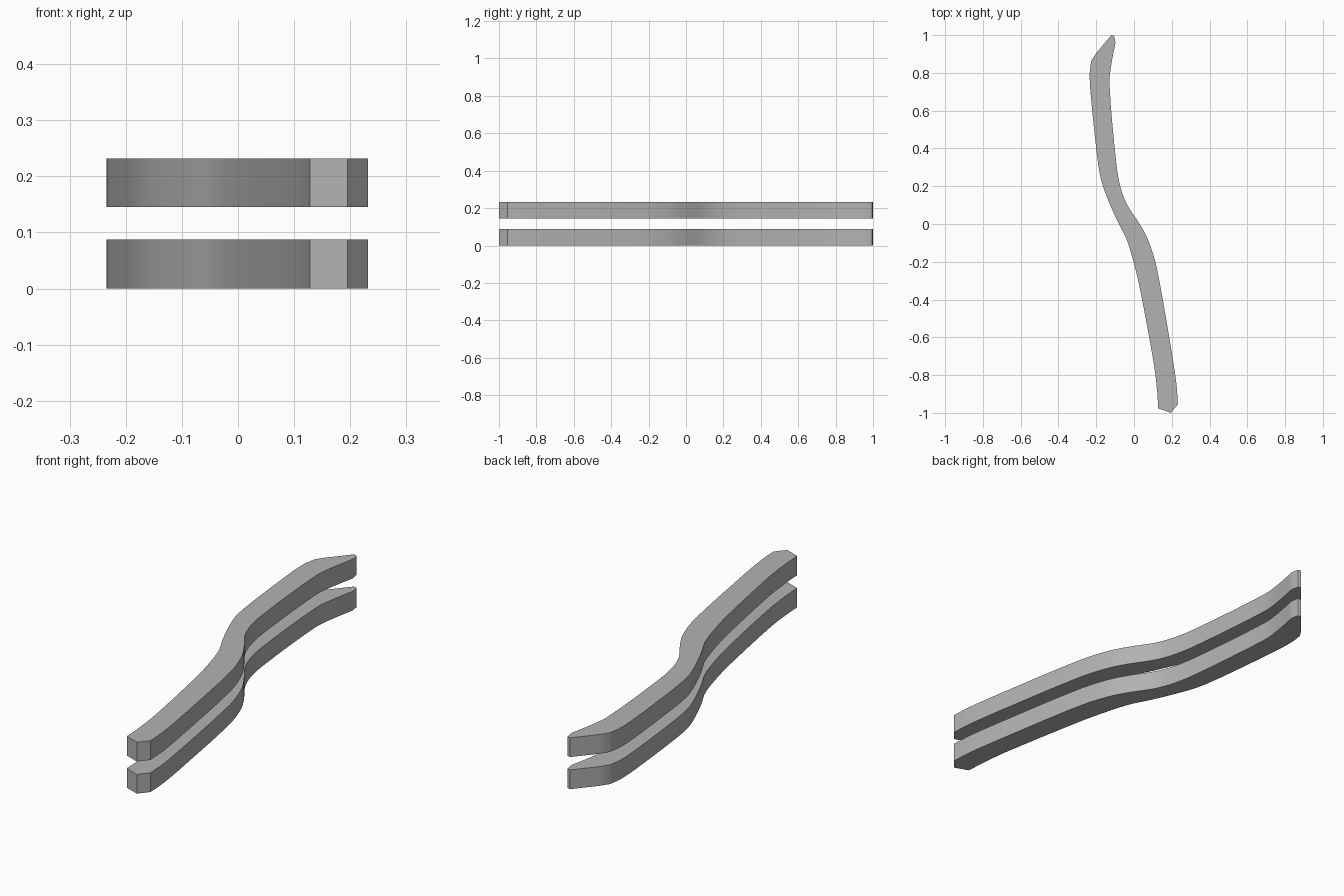
import bpy
import bmesh
from mathutils import Vector
from mathutils.geometry import interpolate_bezier

cube = bpy.data.objects.get("Cube")
if cube:
    bpy.data.objects.remove(cube, do_unlink=True)

grey = bpy.data.materials.new("plain grey")
grey.use_nodes = True
colour = (0.45, 0.45, 0.45, 1)
grey.diffuse_color = colour
grey.node_tree.nodes["Principled BSDF"].inputs["Base Color"].default_value = colour

THICKNESS = 0.087
UPPER_Z = 0.145

# Long right-hand edge, back to front
RIGHT_EDGE = [(-.226, .865), (-.234, .81), (-.232, .72), (-.2, .4), (-.178, .25),
              (-.15, .16), (-.09, .02), (-.04, -.08), (0, -.21), (.033, -.35),
              (.105, -.74), (.122, -.88), (.128, -.976)]
# Long left-hand edge, front to back
LEFT_EDGE = [(.232, -.955), (.225, -.85), (.193, -.64), (.12, -.23), (.075, -.085),
             (.03, 0), (-.035, .1), (-.07, .19), (-.093, .315), (-.13, .74),
             (-.12, .845), (-.098, .96)]
FRONT_TIP = [(.195, -1)]
BACK_TIP = [(-.105, .995), (-.12, 1), (-.2, .905)]


def smooth_path(points, steps=4):
    """Run a smooth curve through the points."""
    pts = [Vector(p).to_3d() for p in points]
    last = len(pts) - 1
    tangents = [(pts[min(i + 1, last)] - pts[max(i - 1, 0)]).normalized()
                for i in range(last + 1)]
    path = []
    for i in range(last):
        a, b = pts[i], pts[i + 1]
        reach = (b - a).length / 3
        path += interpolate_bezier(a, a + tangents[i] * reach,
                                   b - tangents[i + 1] * reach, b, steps + 1)[:-1]
    return [(p.x, p.y) for p in path] + [points[-1]]


OUTLINE = smooth_path(RIGHT_EDGE) + FRONT_TIP + smooth_path(LEFT_EDGE) + BACK_TIP


def wavy_bar(name, z):
    """Extrude the outline into one bar."""
    bm = bmesh.new()
    base = bm.faces.new([bm.verts.new((x, y, z)) for x, y in OUTLINE])
    ext = bmesh.ops.extrude_face_region(bm, geom=[base], use_keep_orig=True)
    top = [v for v in ext["geom"] if isinstance(v, bmesh.types.BMVert)]
    bmesh.ops.translate(bm, verts=top, vec=(0, 0, THICKNESS))
    bmesh.ops.recalc_face_normals(bm, faces=bm.faces)
    mesh = bpy.data.meshes.new(name)
    bm.to_mesh(mesh)
    bm.free()
    mesh.materials.append(grey)
    obj = bpy.data.objects.new(name, mesh)
    bpy.context.collection.objects.link(obj)
    bpy.ops.object.select_all(action="DESELECT")
    obj.select_set(True)
    bpy.context.view_layer.objects.active = obj
    bpy.ops.object.shade_smooth_by_angle(angle=0.5)


# Two matching bars, one above the other
wavy_bar("lower_bar", 0)
wavy_bar("upper_bar", UPPER_Z)
